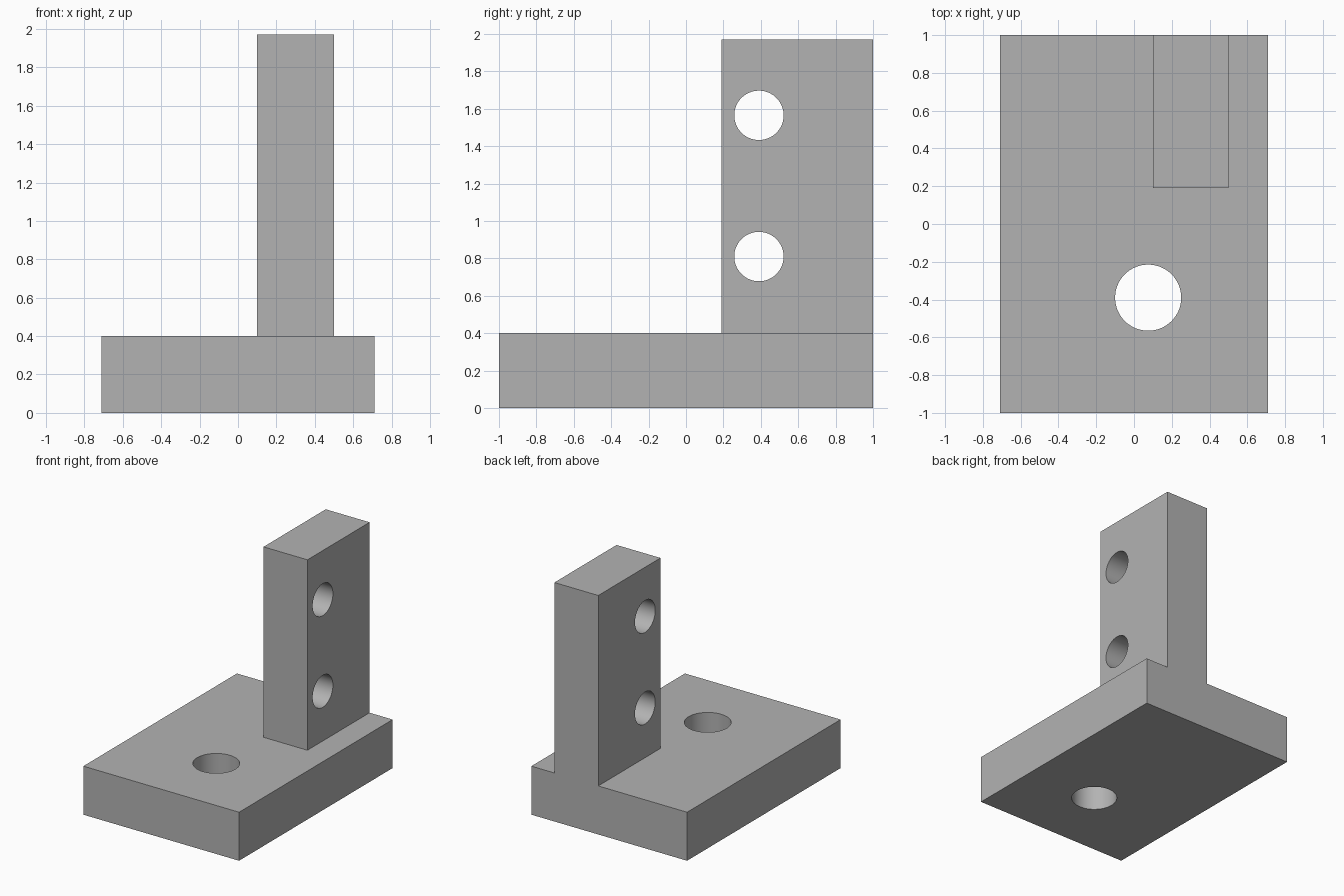
import bpy
from math import pi

cube = bpy.data.objects.get("Cube")
if cube:
    bpy.data.objects.remove(cube, do_unlink=True)

# One plain grey for the whole bracket
grey = bpy.data.materials.new("plain_grey")
grey.use_nodes = True
grey.diffuse_color = (0.45, 0.45, 0.45, 1)
grey.node_tree.nodes["Principled BSDF"].inputs["Base Color"].default_value = grey.diffuse_color


def box(name, low, high):
    """Box between two opposite corners."""
    centre = [(a + b) / 2 for a, b in zip(low, high)]
    bpy.ops.mesh.primitive_cube_add(size=1, location=centre)
    ob = bpy.context.object
    ob.name = name
    ob.scale = [b - a for a, b in zip(low, high)]
    bpy.ops.object.transform_apply(location=False, rotation=False, scale=True)
    ob.data.materials.append(grey)
    return ob


def hole_cutter(name, radius, location, rotation=(0, 0, 0)):
    bpy.ops.mesh.primitive_cylinder_add(vertices=64, radius=radius, depth=1,
                                        location=location, rotation=rotation)
    ob = bpy.context.object
    ob.name = name
    ob.data.materials.append(grey)
    return ob


def combine(target, tool, operation):
    """Apply a boolean and remove the tool object."""
    tool.hide_render = True
    mod = target.modifiers.new(tool.name, "BOOLEAN")
    mod.operation = operation
    mod.solver = "EXACT"
    mod.object = tool
    bpy.ops.object.select_all(action="DESELECT")
    target.select_set(True)
    bpy.context.view_layer.objects.active = target
    bpy.ops.object.modifier_apply(modifier=mod.name)
    bpy.data.objects.remove(tool, do_unlink=True)


# Base plate with an upright wall flush with its back edge
bracket = box("mounting_bracket", (-0.71, -1, 0), (0.71, 1, 0.4))
upright = box("upright_wall", (0.10, 0.19, 0.2), (0.50, 1, 1.97))
combine(bracket, upright, "UNION")

# Vertical hole through the base
combine(bracket, hole_cutter("base_hole", 0.175, (0.075, -0.39, 0.2)), "DIFFERENCE")

# Two sideways holes through the upright
for label, z in (("lower", 0.81), ("upper", 1.565)):
    cutter = hole_cutter(label + "_wall_hole", 0.132, (0.3, 0.39, z), (0, pi / 2, 0))
    combine(bracket, cutter, "DIFFERENCE")

bpy.ops.object.shade_smooth_by_angle(angle=pi / 6)
